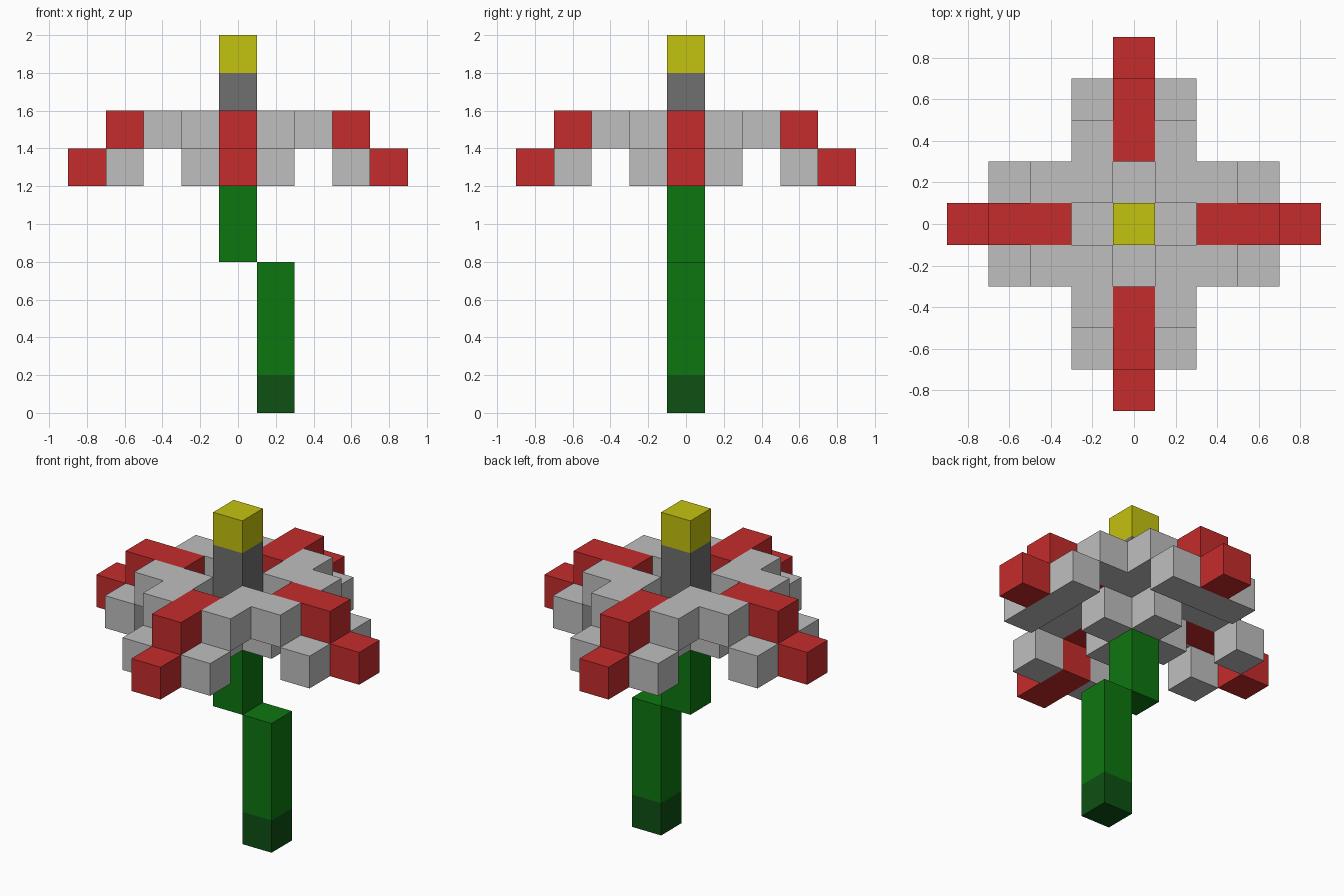
import bpy
import bmesh
from mathutils import Vector

cube = bpy.data.objects.get("Cube")
if cube:
    bpy.data.objects.remove(cube, do_unlink=True)

U = 0.2  # edge length of one block


def material(name, r, g, b):
    m = bpy.data.materials.new(name)
    m.use_nodes = True
    m.diffuse_color = (r, g, b, 1)
    m.node_tree.nodes["Principled BSDF"].inputs["Base Color"].default_value = (r, g, b, 1)
    return m


RED = material("petal red", 0.56, 0.025, 0.025)
LIGHT = material("petal light grey", 0.52, 0.52, 0.52)
DARK = material("pistil dark grey", 0.16, 0.16, 0.16)
YELLOW = material("pollen yellow", 0.55, 0.54, 0.005)
GREEN = material("stem green", 0.004, 0.18, 0.005)
DEEP = material("root dark green", 0.004, 0.082, 0.006)


def blocks(name, mat, cells):
    """Closed block shape from grid cells (x, y, layer), without inner faces."""
    cells = set(cells)
    bm = bmesh.new()
    for c in cells:
        centre = Vector((c[0], c[1], c[2] + 0.5)) * U
        for axis in range(3):
            for sign in (-1, 1):
                near = list(c)
                near[axis] += sign
                if tuple(near) in cells:
                    continue
                n, a, b = Vector(), Vector(), Vector()
                n[axis] = sign
                a[(axis + 1) % 3] = 1
                b = n.cross(a)
                bm.faces.new([bm.verts.new(centre + (n + s * a + t * b) * U / 2)
                              for s, t in ((-1, -1), (1, -1), (1, 1), (-1, 1))])
    bmesh.ops.remove_doubles(bm, verts=bm.verts, dist=0.001)
    mesh = bpy.data.meshes.new(name)
    bm.to_mesh(mesh)
    bm.free()
    mesh.materials.append(mat)
    ob = bpy.data.objects.new(name, mesh)
    bpy.context.collection.objects.link(ob)
    return ob


# Stem, stepping sideways halfway up
blocks("stem_foot", DEEP, [(1, 0, 0)])
blocks("lower_stem", GREEN, [(1, 0, k) for k in (1, 2, 3)])
blocks("upper_stem", GREEN, [(0, 0, k) for k in (4, 5)])

# Flower centre
blocks("pistil", DARK, [(0, 0, 7), (0, 0, 8)])
blocks("pollen_tip", YELLOW, [(0, 0, 9)])
blocks("flower_base", LIGHT, [(0, 0, 6), (1, 0, 6), (-1, 0, 6), (0, 1, 6), (0, -1, 6)])

# L-shaped grey petals between the arms
for sx, side in ((1, "left"), (-1, "right")):
    for sy, end in ((1, "back"), (-1, "front")):
        blocks(f"{end}_{side}_petal", LIGHT,
               [(sx, sy, 7), (2 * sx, sy, 7), (sx, 2 * sy, 7)])

# Four red arms that step down at the tip, each with drooping grey blocks
for dx, dy, side, under in ((1, 0, "left", LIGHT), (-1, 0, "right", None),
                            (0, 1, "back", LIGHT), (0, -1, "front", RED)):
    def at(out, across, layer):
        return (dx * out - dy * across, dy * out + dx * across, layer)

    arm = [at(2, 0, 7), at(3, 0, 7)]
    tip = [at(4, 0, 6)]
    droop = [at(3, -1, 6), at(3, 1, 6)]
    if under is RED:
        tip.append(at(3, 0, 6))
    elif under is LIGHT:
        droop.append(at(3, 0, 6))
    blocks(f"{side}_arm", RED, arm)
    blocks(f"{side}_arm_tip", RED, tip)
    blocks(f"{side}_droop", LIGHT, droop)
